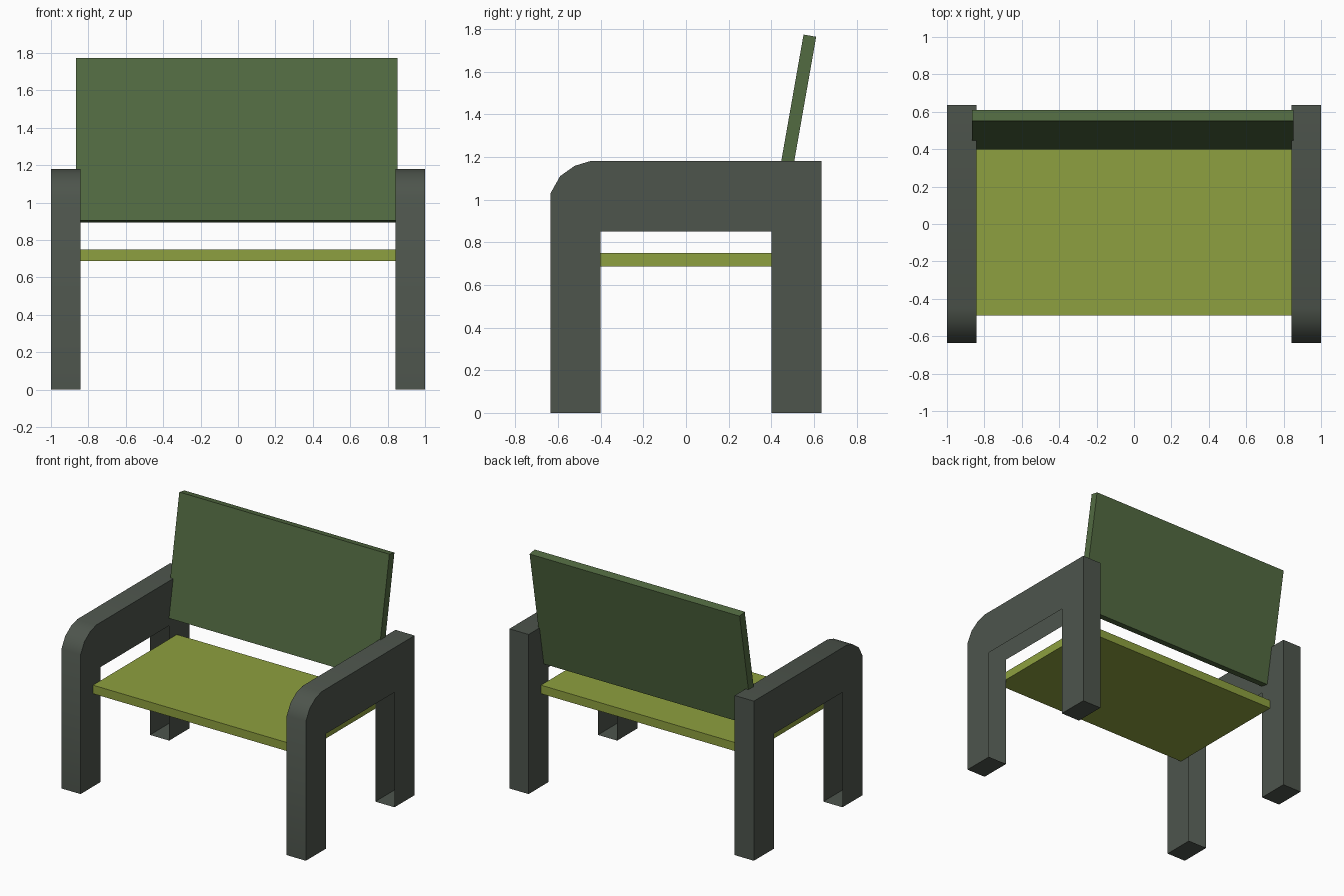
import bpy, bmesh, math

if "Cube" in bpy.data.objects:
    bpy.data.objects.remove(bpy.data.objects["Cube"])


def material(name, rgb):
    m = bpy.data.materials.new(name)
    m.diffuse_color = (*rgb, 1)
    m.use_nodes = True
    m.node_tree.nodes["Principled BSDF"].inputs["Base Color"].default_value = m.diffuse_color
    return m


def extrude_profile(name, profile, x0, x1, mat, open_edges=()):
    """Extrude a (y, z) outline along x; open_edges get no wall."""
    bm = bmesh.new()
    a = [bm.verts.new((x0, y, z)) for y, z in profile]
    b = [bm.verts.new((x1, y, z)) for y, z in profile]
    bm.faces.new(a)
    bm.faces.new(b[::-1])
    n = len(profile)
    for i in range(n):
        if i not in open_edges:
            j = (i + 1) % n
            bm.faces.new((a[j], a[i], b[i], b[j]))
    # outward normals: outlines run clockwise seen from +x
    area = sum(p[0] * q[1] - q[0] * p[1]
               for p, q in zip(profile, profile[1:] + profile[:1]))
    if area > 0:
        bmesh.ops.reverse_faces(bm, faces=bm.faces[:])
    me = bpy.data.meshes.new(name)
    bm.to_mesh(me)
    bm.free()
    me.materials.append(mat)
    ob = bpy.data.objects.new(name, me)
    bpy.context.collection.objects.link(ob)
    return ob


frame_mat = material("frame_grey", (0.075, 0.09, 0.073))
seat_mat = material("seat_green", (0.27, 0.35, 0.05))
back_mat = material("back_green", (0.085, 0.145, 0.053))

# Side frames: two legs and armrest in one arch, inner channel left open
arch = [(-0.635, 0), (-0.635, 1.03), (-0.59, 1.11), (-0.522, 1.158),
        (-0.45, 1.18), (0.635, 1.18), (0.635, 0), (0.40, 0),
        (0.40, 0.85), (-0.40, 0.85), (-0.40, 0)]
for name, x0, x1 in (("left_side_frame", -1, -0.843),
                     ("right_side_frame", 0.843, 1)):
    ob = extrude_profile(name, arch, x0, x1, frame_mat, open_edges=(7, 8, 9))
    # Smooth the rounded front corner only
    bpy.ops.object.select_all(action='DESELECT')
    ob.select_set(True)
    bpy.context.view_layer.objects.active = ob
    bpy.ops.object.shade_smooth_by_angle(angle=math.radians(35))

# Seat board
extrude_profile("seat", [(-0.49, 0.687), (-0.49, 0.75), (0.49, 0.75),
                         (0.49, 0.687)], -0.843, 0.843, seat_mat)

# Leaning backrest, its ends set slightly into the side frames
lean, thick, height = math.radians(10), 0.06, 0.882
up = (math.sin(lean) * height, math.cos(lean) * height)
off = (math.cos(lean) * thick, -math.sin(lean) * thick)
y, z = 0.398, 0.905
extrude_profile("backrest", [(y, z), (y + up[0], z + up[1]),
                             (y + up[0] + off[0], z + up[1] + off[1]),
                             (y + off[0], z + off[1])],
                -0.866, 0.852, back_mat)
